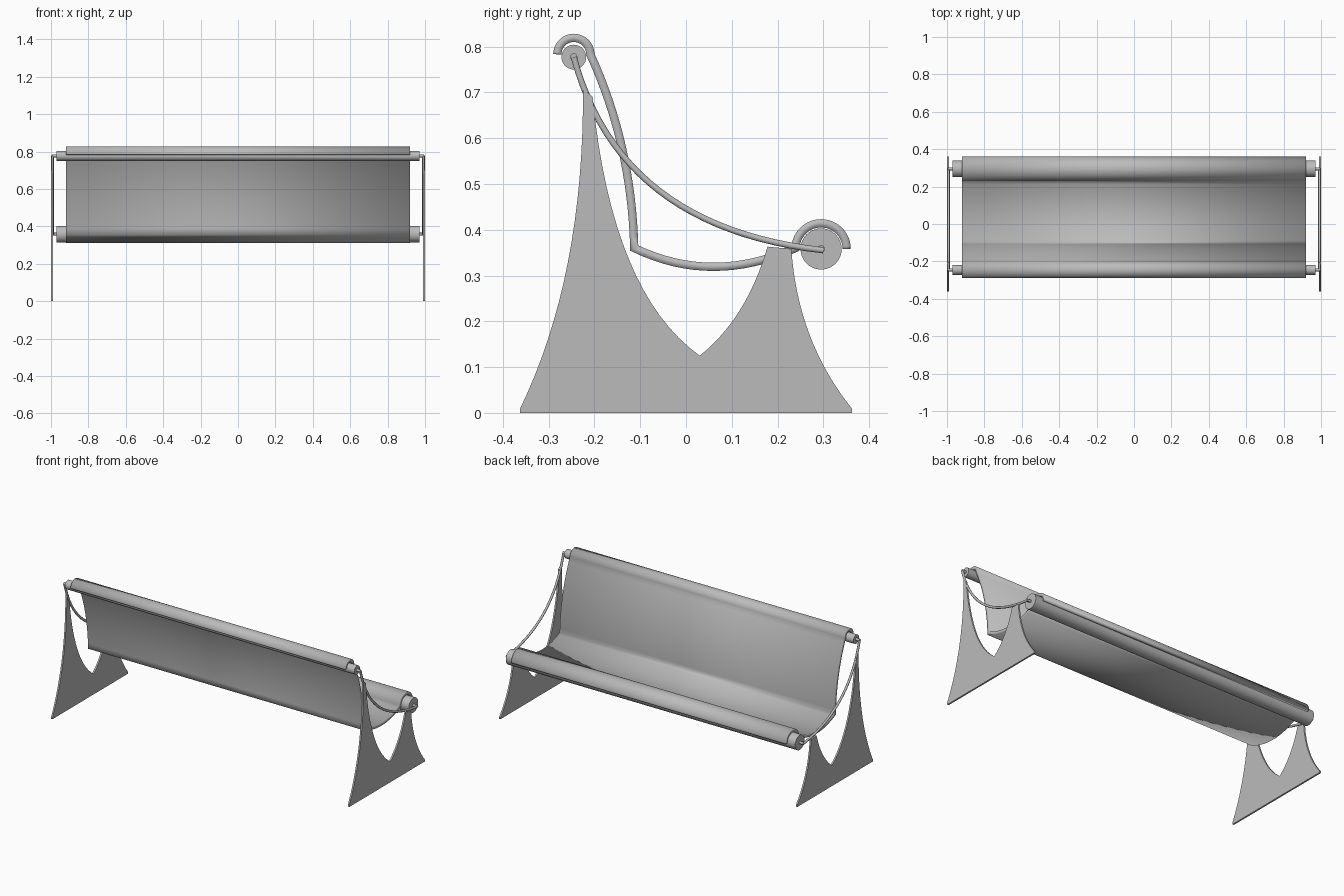
import bpy, bmesh, math
from mathutils import Vector, Matrix

if "Cube" in bpy.data.objects:
    bpy.data.objects.remove(bpy.data.objects["Cube"])

grey = bpy.data.materials.new("satin_grey")
grey.use_nodes = True
grey.diffuse_color = (0.5, 0.5, 0.5, 1)
grey.node_tree.nodes["Principled BSDF"].inputs["Base Color"].default_value = (0.5, 0.5, 0.5, 1)


def bend(a, c, b, n=16):
    """Points (y, z) along a quadratic curve from a to b pulled towards c."""
    a, c, b = Vector(a), Vector(c), Vector(b)
    return [a * (1 - t) ** 2 + c * 2 * t * (1 - t) + b * t * t
            for t in (i / n for i in range(n + 1))]


def arc(centre, r, start, end, n=24):
    """Points (y, z) along a circular arc, angles in degrees."""
    angles = [math.radians(start + (end - start) * i / n) for i in range(n + 1)]
    return [Vector((centre[0] + r * math.cos(a), centre[1] + r * math.sin(a))) for a in angles]


def add(name, bm, smooth=True):
    bmesh.ops.recalc_face_normals(bm, faces=bm.faces)
    mesh = bpy.data.meshes.new(name)
    bm.to_mesh(mesh)
    bm.free()
    mesh.materials.append(grey)
    obj = bpy.data.objects.new(name, mesh)
    bpy.context.collection.objects.link(obj)
    if smooth:
        bpy.ops.object.select_all(action='DESELECT')
        obj.select_set(True)
        bpy.context.view_layer.objects.active = obj
        bpy.ops.object.shade_smooth_by_angle(angle=math.radians(35))
    return obj


def rod(name, x0, x1, centre, r):
    """Cylinder lying along x."""
    bm = bmesh.new()
    place = Matrix.Translation(((x0 + x1) / 2, *centre)) @ Matrix.Rotation(math.pi / 2, 4, 'Y')
    bmesh.ops.create_cone(bm, cap_ends=True, segments=32, radius1=r, radius2=r,
                          depth=abs(x1 - x0), matrix=place)
    return add(name, bm)


def plate(name, outline, x0, x1):
    """Flat outline in the y-z plane, extruded along x."""
    bm = bmesh.new()
    face = bm.faces.new([bm.verts.new((x0, p[0], p[1])) for p in outline])
    grown = bmesh.ops.extrude_face_region(bm, geom=[face])["geom"]
    bmesh.ops.translate(bm, vec=(x1 - x0, 0, 0),
                        verts=[g for g in grown if isinstance(g, bmesh.types.BMVert)])
    return add(name, bm)


UPPER, LOWER = (-0.245, 0.777), (0.295, 0.358)

# Seat sheet: hooks over the upper bar, drops down the back, crosses, hooks over the lower bar
path = arc((-0.245, 0.783), 0.036, 180, 0)
path += bend(path[-1], (-0.119, 0.588), (-0.113, 0.36))[1:]
path += bend(path[-1], (0.057, 0.278), (0.239, 0.36))[1:]
path += arc(LOWER, 0.056, 175, 0)[1:]
bm = bmesh.new()
rows = [[bm.verts.new((x, p[0], p[1])) for x in (-0.92, 0.92)] for p in path]
for a, b in zip(rows, rows[1:]):
    bm.faces.new((a[0], a[1], b[1], b[0]))
sheet = add("seat_sheet", bm)
thick = sheet.modifiers.new("thickness", 'SOLIDIFY')
thick.thickness, thick.offset, thick.use_even_offset = 0.018, 0, True

# Long bars carrying the sheet
rod("upper_bar", -0.97, 0.97, UPPER, 0.027)
rod("lower_bar", -0.97, 0.97, LOWER, 0.045)

# Side panel outline with a tall back horn and a short front horn
outline = [Vector((-0.362, 0))]
outline += bend((-0.362, 0.01), (-0.222, 0.3), (-0.225, 0.71))
outline += bend((-0.204, 0.69), (-0.162, 0.262), (0.03, 0.125))
outline += bend((0.03, 0.125), (0.132, 0.206), (0.178, 0.363))[1:]
outline += bend((0.23, 0.358), (0.244, 0.157), (0.362, 0.01))
outline += [Vector((0.362, 0))]

for side, label in ((1, "left"), (-1, "right")):
    plate(label + "_side_panel", outline, side * 0.99, side)

    # Pins joining the bars to the side rail
    for centre, part in ((UPPER, "upper"), (LOWER, "lower")):
        rod(f"{label}_{part}_pin", side * 0.965, side * 0.995, centre, 0.008)

    # Sagging side rail
    curve = bpy.data.curves.new(label + "_side_rail", 'CURVE')
    curve.dimensions = '3D'
    curve.bevel_depth, curve.bevel_resolution, curve.use_fill_caps = 0.007, 3, True
    points = bend(UPPER, (-0.146, 0.405), (0.3, 0.355), 24)
    spline = curve.splines.new('POLY')
    spline.points.add(len(points) - 1)
    for target, p in zip(spline.points, points):
        target.co = (side * 0.992, p[0], p[1], 1)
    spline.use_smooth = True
    curve.materials.append(grey)
    bpy.context.collection.objects.link(bpy.data.objects.new(label + "_side_rail", curve))
